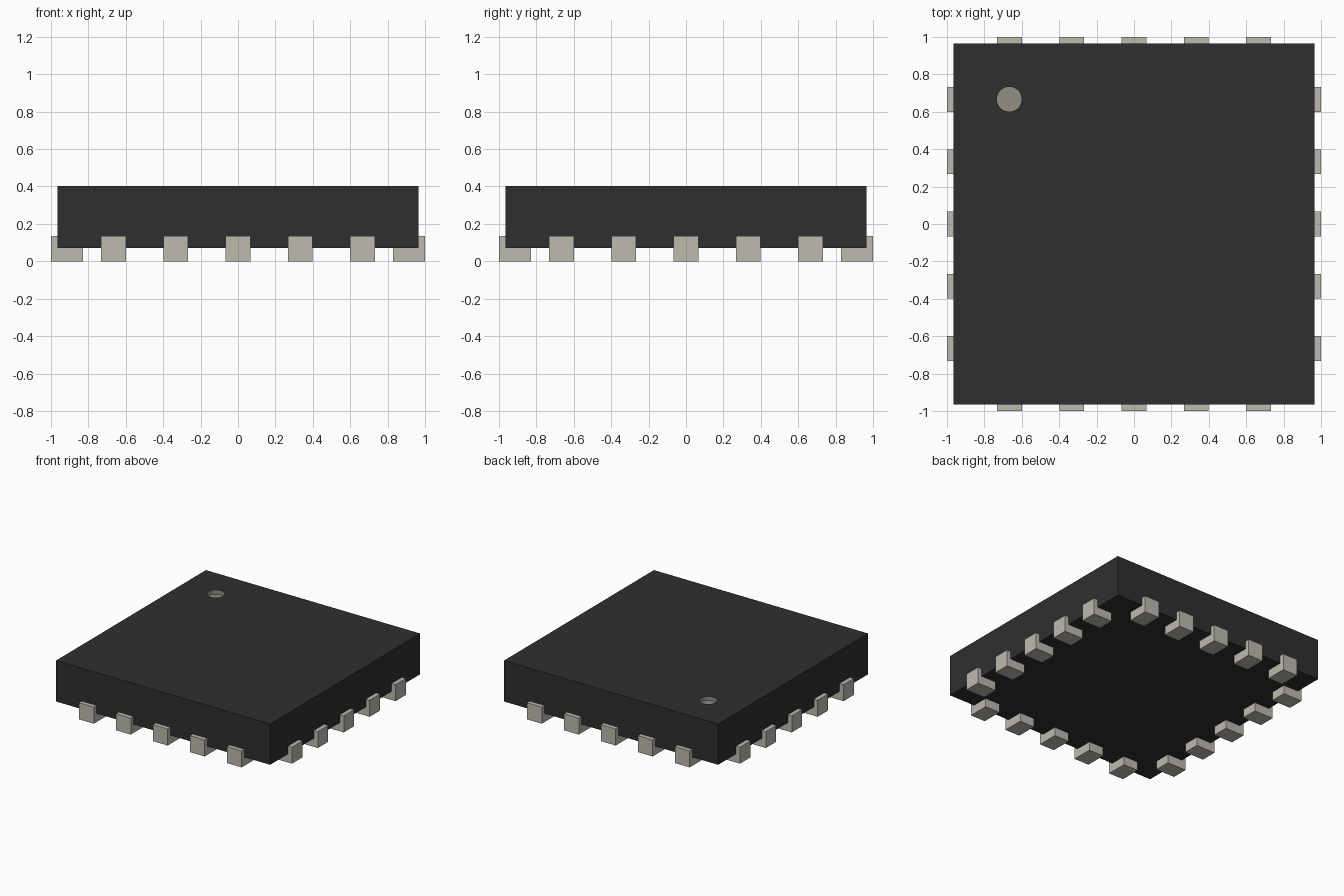
import bpy, bmesh, math
from mathutils import Matrix

cube = bpy.data.objects.get("Cube")
if cube:
    bpy.data.objects.remove(cube, do_unlink=True)


def material(name, rgb):
    """Flat material from 0-255 sRGB values, stored as linear."""
    lin = [((c / 255 + 0.055) / 1.055) ** 2.4 for c in rgb]
    m = bpy.data.materials.new(name)
    m.use_nodes = True
    m.diffuse_color = (*lin, 1)
    bsdf = m.node_tree.nodes["Principled BSDF"]
    bsdf.inputs["Base Color"].default_value = (*lin, 1)
    bsdf.inputs["Roughness"].default_value = 0.7
    return m


BLACK = material("black plastic", (47, 47, 47))
METAL = material("pale metal", (190, 186, 176))
MARK = material("grey marker", (146, 142, 133))

HALF, BOTTOM, TOP = 0.965, 0.07, 0.403      # package body
PITCH, COUNT, WIDTH = 0.333, 5, 0.133       # leads along each side
DOT_X, DOT_Y, DOT_R, DOT_DEPTH = -0.667, 0.667, 0.067, 0.035


def add_object(name, bm, *mats):
    bmesh.ops.recalc_face_normals(bm, faces=bm.faces)
    mesh = bpy.data.meshes.new(name)
    bm.to_mesh(mesh)
    bm.free()
    for m in mats:
        mesh.materials.append(m)
    obj = bpy.data.objects.new(name, mesh)
    bpy.context.collection.objects.link(obj)
    return obj


def ring(bm, points, z):
    """Closed loop of vertices at height z."""
    verts = [bm.verts.new((x, y, z)) for x, y in points]
    edges = [bm.edges.new((verts[i - 1], verts[i])) for i in range(len(verts))]
    return verts, edges


def bridge(bm, a, b):
    return [bm.faces.new((a[i - 1], a[i], b[i], b[i - 1])) for i in range(len(a))]


# Package body: a slab with a round dimple marking the first lead
bm = bmesh.new()
square = [(-HALF, -HALF), (HALF, -HALF), (HALF, HALF), (-HALF, HALF)]
circle = [(DOT_X + DOT_R * math.cos(math.tau * i / 32),
           DOT_Y + DOT_R * math.sin(math.tau * i / 32)) for i in range(32)]
low, _ = ring(bm, square, BOTTOM)
high, high_edges = ring(bm, square, TOP)
rim, rim_edges = ring(bm, circle, TOP)
floor, _ = ring(bm, circle, TOP - DOT_DEPTH)
bm.faces.new(low)
bridge(bm, low, high)
bmesh.ops.triangle_fill(bm, edges=high_edges + rim_edges, use_beauty=True)
for f in bridge(bm, rim, floor) + [bm.faces.new(floor)]:
    f.material_index = 1
add_object("package_body", bm, BLACK, MARK)

# Leads: an L profile, foot under the body and upright against its side
profile = [(0.83, 0), (1.0, 0), (1.0, 0.135), (HALF, 0.135), (HALF, BOTTOM), (0.83, BOTTOM)]
for side, angle in (("left", 0), ("back", 90), ("right", 180), ("front", 270)):
    for n in range(COUNT):
        y = (n - (COUNT - 1) / 2) * PITCH
        bm = bmesh.new()
        a = [bm.verts.new((x, y - WIDTH / 2, z)) for x, z in profile]
        b = [bm.verts.new((x, y + WIDTH / 2, z)) for x, z in profile]
        bm.faces.new(a)
        bm.faces.new(b)
        bridge(bm, a, b)
        bm.transform(Matrix.Rotation(math.radians(angle), 4, 'Z'))
        add_object(f"{side}_lead_{n + 1}", bm, METAL)
